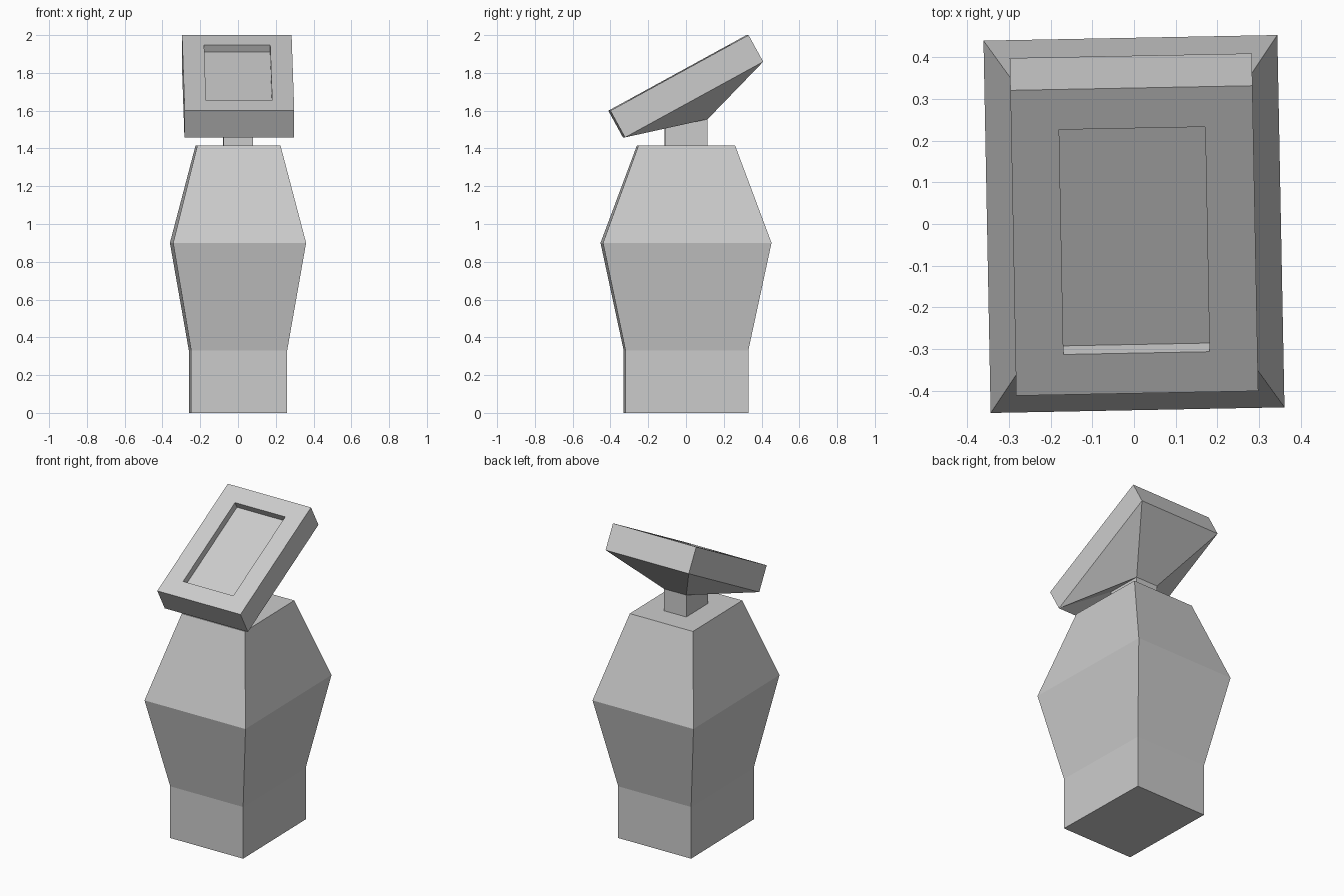
import bpy
import bmesh
from math import radians, cos, sin

if "Cube" in bpy.data.objects:
    bpy.data.objects.remove(bpy.data.objects["Cube"])

TURN = radians(1.1)      # whole model is turned slightly about z
TILT = radians(28.7)     # slope of the display head


def rect(hx, hy, z):
    return [(-hx, -hy, z), (hx, -hy, z), (hx, hy, z), (-hx, hy, z)]


def tilted(hx, hu, w):
    """Rectangle parallel to the head's face, w along its normal."""
    return [(x, -0.04 + u * cos(TILT) - w * sin(TILT),
             1.8 + u * sin(TILT) + w * cos(TILT)) for x, u, _ in rect(hx, hu, 0)]


def loft(name, rings, twisted_last=False):
    """Skin four-sided rings and cap both ends."""
    bm = bmesh.new()
    vr = [[bm.verts.new(p) for p in r] for r in rings]
    for k, (a, b) in enumerate(zip(vr, vr[1:])):
        for i in range(4):
            j = (i + 1) % 4
            if twisted_last and k == len(vr) - 2 and i in (1, 3):
                # fold along front outer corner to back inner corner
                if i == 1:
                    bm.faces.new((a[i], a[j], b[j]))
                    bm.faces.new((a[i], b[j], b[i]))
                else:
                    bm.faces.new((a[i], a[j], b[i]))
                    bm.faces.new((a[j], b[j], b[i]))
            else:
                bm.faces.new((a[i], a[j], b[j], b[i]))
    bm.faces.new(vr[0])
    bm.faces.new(vr[-1])
    bmesh.ops.recalc_face_normals(bm, faces=bm.faces[:])
    me = bpy.data.meshes.new(name)
    bm.to_mesh(me)
    bm.free()
    ob = bpy.data.objects.new(name, me)
    ob.rotation_euler.z = TURN
    bpy.context.collection.objects.link(ob)
    return ob


# Pedestal: straight foot, flaring out, then tapering in
loft("pedestal", [rect(0.254, 0.325, 0), rect(0.254, 0.325, 0.33),
                  rect(0.352, 0.446, 0.9), rect(0.22, 0.256, 1.415)])

# Neck
loft("neck", [rect(0.078, 0.113, 1.415), rect(0.078, 0.113, 1.555)])

# Head: recessed screen, slab, and folded underside down to the neck
loft("display_head", [tilted(0.175, 0.307, -0.043), tilted(0.175, 0.307, 0),
                      tilted(0.29, 0.417, 0), tilted(0.29, 0.417, -0.161),
                      rect(0.078, 0.113, 1.555)], twisted_last=True)
